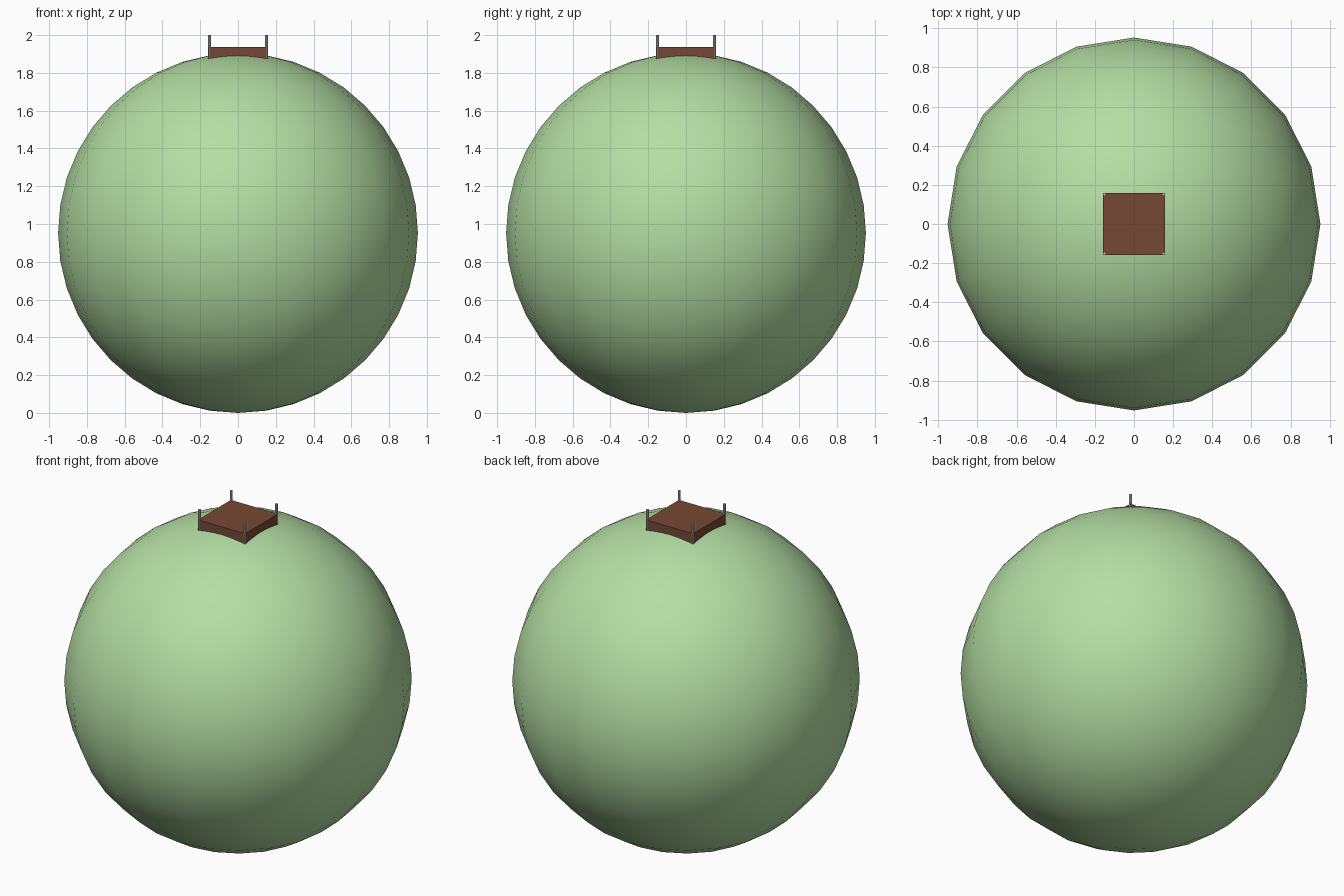
import bpy

if "Cube" in bpy.data.objects:
    bpy.data.objects.remove(bpy.data.objects["Cube"])

R = 0.9524       # balloon radius
HALF = 0.158     # half width of the basket
POST = 0.151     # corner post offset


def paint(obj, name, color):
    mat = bpy.data.materials.new(name)
    mat.diffuse_color = (*color, 1)
    mat.use_nodes = True
    mat.node_tree.nodes["Principled BSDF"].inputs["Base Color"].default_value = mat.diffuse_color
    obj.data.materials.append(mat)


# Large smooth sphere resting on the ground
bpy.ops.mesh.primitive_uv_sphere_add(segments=20, ring_count=20, radius=R, location=(0, 0, R))
balloon = bpy.context.object
balloon.name = "balloon"
bpy.ops.object.shade_smooth()
paint(balloon, "light_green", (0.46, 0.73, 0.37))

# Square box sunk into the top of the sphere
top, bottom = 1.938, 1.80
bpy.ops.mesh.primitive_cube_add(size=1, location=(0, 0, (top + bottom) / 2))
basket = bpy.context.object
basket.name = "basket"
basket.scale = (2 * HALF, 2 * HALF, top - bottom)
bpy.ops.object.transform_apply(location=False, rotation=False, scale=True)
paint(basket, "brown", (0.18, 0.065, 0.035))

# Thin grey posts at the four corners
for sx, side in ((-1, "left"), (1, "right")):
    for sy, end in ((-1, "front"), (1, "back")):
        bpy.ops.mesh.primitive_cylinder_add(
            vertices=8, radius=0.008, depth=2.0 - 1.86,
            location=(sx * POST, sy * POST, (2.0 + 1.86) / 2))
        post = bpy.context.object
        post.name = f"{end}_{side}_post"
        bpy.ops.object.shade_smooth_by_angle()
